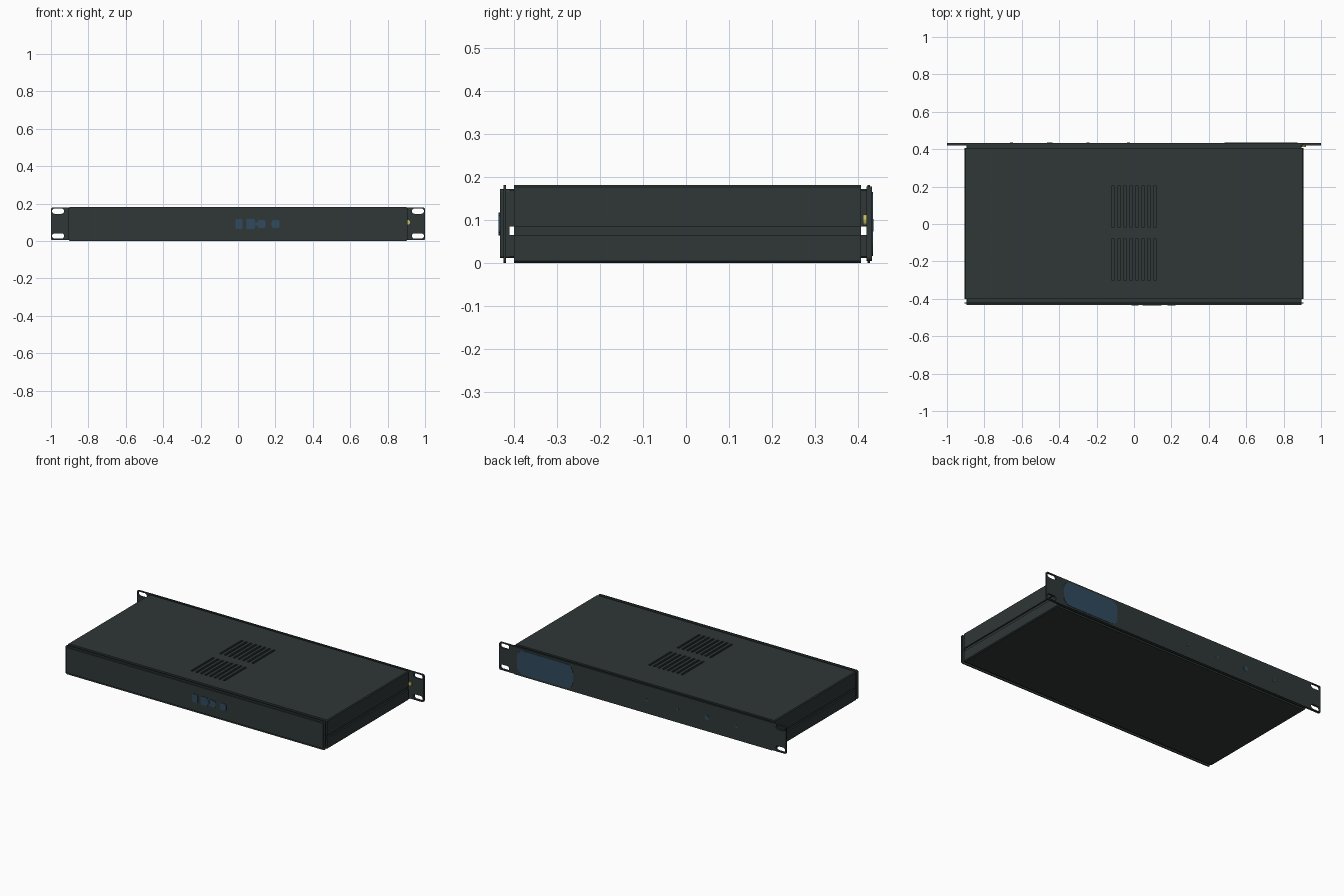
import bpy, bmesh, math

if "Cube" in bpy.data.objects:
    bpy.data.objects.remove(bpy.data.objects["Cube"])


def material(name, rgb):
    m = bpy.data.materials.new(name)
    m.diffuse_color = (*rgb, 1)
    m.use_nodes = True
    m.node_tree.nodes["Principled BSDF"].inputs["Base Color"].default_value = m.diffuse_color
    return m


CHARCOAL = material("charcoal", (0.028, 0.038, 0.037))
BLUE = material("slate blue", (0.030, 0.068, 0.112))
YELLOW = material("yellow", (0.55, 0.50, 0.12))
GREEN = material("dull green", (0.045, 0.075, 0.060))


def prism(name, pts, y0, y1, mat):
    """Extrude an (x, z) outline along y."""
    bm = bmesh.new()
    f = bm.faces.new([bm.verts.new((x, y0, z)) for x, z in pts])
    ext = bmesh.ops.extrude_face_region(bm, geom=[f])["geom"]
    bmesh.ops.translate(bm, vec=(0, y1 - y0, 0),
                        verts=[v for v in ext if isinstance(v, bmesh.types.BMVert)])
    bmesh.ops.recalc_face_normals(bm, faces=bm.faces)
    me = bpy.data.meshes.new(name)
    bm.to_mesh(me)
    bm.free()
    me.materials.append(mat)
    ob = bpy.data.objects.new(name, me)
    bpy.context.collection.objects.link(ob)
    return ob


def plate(name, x, z, w, h, r, y0, y1, mat=CHARCOAL, seg=4):
    """Rounded rectangle facing along y."""
    pts = []
    for i, (sx, sz) in enumerate([(1, 1), (-1, 1), (-1, -1), (1, -1)]):
        for k in range(seg + 1):
            a = math.pi / 2 * (i + k / seg)
            pts.append((x + sx * (w / 2 - r) + r * math.cos(a),
                        z + sz * (h / 2 - r) + r * math.sin(a)))
    return prism(name, pts, y0, y1, mat)


def channel(name, half, z_open, z_closed, t, c, y0, y1):
    """U-shaped sheet: open at z_open, closed at z_closed, chamfer c."""
    s = 1 if z_closed > z_open else -1
    right = [(half, z_open), (half, z_closed - s * c), (half - c, z_closed)]
    inner = [(half - t, z_closed - s * t), (half - t, z_open)]
    outer = right + [(-x, z) for x, z in reversed(right)]
    pts = outer + [(-x, z) for x, z in reversed(inner)] + inner
    return prism(name, pts, y0, y1, CHARCOAL)


def cut(ob, cutters):
    """Subtract all cutters from an object, then discard them."""
    bpy.ops.object.select_all(action='DESELECT')
    for c in cutters:
        c.select_set(True)
    bpy.context.view_layer.objects.active = cutters[0]
    bpy.ops.object.join()
    cutter = cutters[0]
    cutter.hide_render = True
    m = ob.modifiers.new("cut", 'BOOLEAN')
    m.operation = 'DIFFERENCE'
    m.solver = 'EXACT'
    m.object = cutter
    bpy.context.view_layer.objects.active = ob
    bpy.ops.object.modifier_apply(modifier=m.name)
    bpy.data.objects.remove(cutter)


# Case: top cover and bottom tray with a recessed joint between them
Y0, Y1 = -0.40, 0.407
cover = channel("top_cover", 0.905, 0.085, 0.182, 0.01, 0.005, Y0, Y1)
channel("bottom_tray", 0.905, 0.065, 0.0, 0.01, 0.005, Y0, Y1)
for s, side in ((1, "right"), (-1, "left")):
    plate(side + "_joint_strip", s * 0.891, 0.075, 0.010, 0.026, 0.001, Y0, Y1, seg=1)

# Narrower collars joining the case to its end panels
for end, a, b in (("rear", -0.411, -0.39), ("front", 0.395, 0.42)):
    channel(end + "_upper_collar", 0.895, 0.085, 0.172, 0.01, 0.003, a, b)
    channel(end + "_lower_collar", 0.895, 0.065, 0.012, 0.01, 0.003, a, b)

# Two banks of vent slots in the cover
slots = []
for yc in (0.094, -0.19):
    for i in range(8):
        slots.append(plate("vent_cutter", (i - 3.5) * 0.032, 0.18, 0.014, 0.06, 0.002,
                           yc - 0.11, yc + 0.11, seg=1))
cut(cover, slots)

# Connector panel on the -y end
plate("connector_panel", 0, 0.092, 1.79, 0.16, 0.006, -0.433, -0.41)
plate("connector_panel_flange", 0, 0.091, 1.81, 0.182, 0.01, -0.425, -0.419)
for i, (x, w, h) in enumerate([(0.005, 0.038, 0.054), (0.068, 0.046, 0.054),
                               (0.126, 0.042, 0.043), (0.201, 0.042, 0.043)]):
    plate(f"socket_{i + 1}", x, 0.091, w, h, 0.008, -0.436, -0.432, BLUE, 2)
plate("socket_link", 0.097, 0.091, 0.014, 0.014, 0.002, -0.435, -0.432, BLUE, 1)

# Rack panel with mounting slots in its ears
rack = plate("rack_panel", 0, 0.092, 2.0, 0.173, 0.008, 0.420, 0.4325)
cut(rack, [plate("ear_cutter", sx * 0.962, z, 0.064, 0.029, 0.0142, 0.40, 0.45)
           for sx in (1, -1) for z in (0.160, 0.027)])
plate("rack_panel_flange", 0, 0.091, 1.81, 0.182, 0.01, 0.4225, 0.4275)

# Display window, power button and indicator lights
plate("display_window", 0.68, 0.091, 0.39, 0.15, 0.045, 0.432, 0.4345, BLUE)
plate("power_button", -0.45, 0.088, 0.030, 0.030, 0.0149, 0.432, 0.436, BLUE)
for i, x in enumerate((-0.03, -0.245, -0.655)):
    plate(f"indicator_{i + 1}", x, 0.088, 0.016, 0.016, 0.0079, 0.432, 0.4345, GREEN)
plate("earth_stud", 0.908, 0.10, 0.024, 0.026, 0.0118, 0.412, 0.421, YELLOW)
